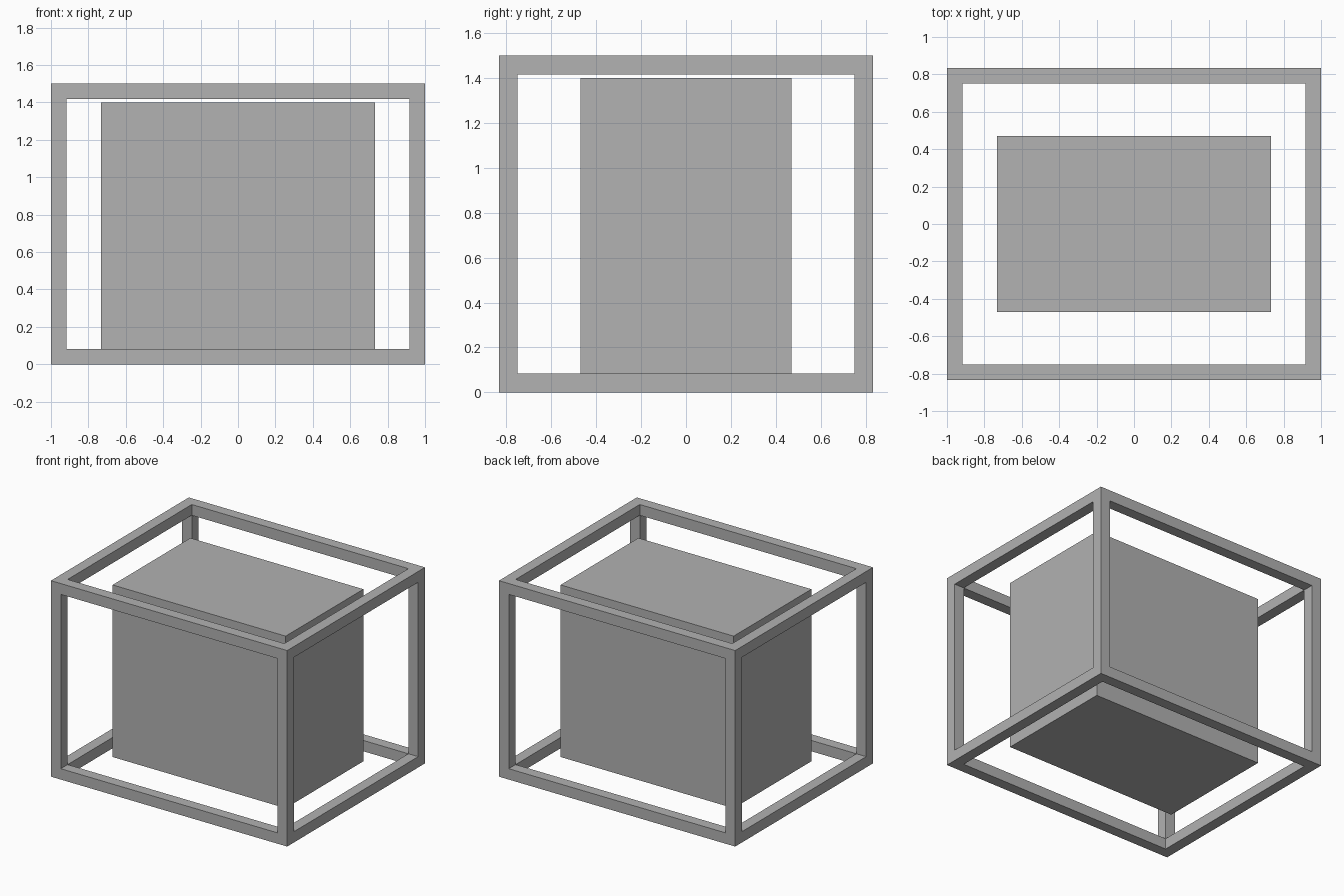
import bpy
import bmesh
from itertools import product
from mathutils import Vector

default_cube = bpy.data.objects.get("Cube")
if default_cube:
    bpy.data.objects.remove(default_cube)

WIDTH, DEPTH, HEIGHT, BAR = 2.0, 1.667, 1.5, 0.083

grey = bpy.data.materials.new("plain grey")
grey.use_nodes = True
colour = (0.445, 0.445, 0.445, 1)
grey.diffuse_color = colour
grey.node_tree.nodes["Principled BSDF"].inputs["Base Color"].default_value = colour


def add_object(name, bm):
    bmesh.ops.recalc_face_normals(bm, faces=bm.faces)
    mesh = bpy.data.meshes.new(name)
    bm.to_mesh(mesh)
    bm.free()
    mesh.materials.append(grey)
    obj = bpy.data.objects.new(name, mesh)
    bpy.context.collection.objects.link(obj)
    return obj


# Open frame: one seamless shell around the bar cells of a 3 x 3 x 3 lattice
def is_bar(cell):
    return all(0 <= c <= 2 for c in cell) and sum(c != 1 for c in cell) >= 2


def cuts(low, high):
    return low, low + BAR, high - BAR, high


lattice = (cuts(-WIDTH / 2, WIDTH / 2), cuts(-DEPTH / 2, DEPTH / 2), cuts(0, HEIGHT))
bm = bmesh.new()
for cell in filter(is_bar, product(range(3), repeat=3)):
    for axis, side in product(range(3), range(2)):
        neighbour = list(cell)
        neighbour[axis] += 2 * side - 1
        if is_bar(neighbour):
            continue
        u, v = (axis + 1) % 3, (axis + 2) % 3
        verts = []
        for du, dv in ((0, 0), (1, 0), (1, 1), (0, 1)):
            corner = Vector()
            corner[axis] = lattice[axis][cell[axis] + side]
            corner[u] = lattice[u][cell[u] + du]
            corner[v] = lattice[v][cell[v] + dv]
            verts.append(bm.verts.new(corner))
        bm.faces.new(verts)
bmesh.ops.remove_doubles(bm, verts=bm.verts, dist=0.001)
add_object("open_frame", bm)

# Solid block standing inside, level with the top of the lower bars
BLOCK_TOP = 1.4
bm = bmesh.new()
bmesh.ops.create_cube(bm, size=1)
bmesh.ops.scale(bm, vec=(1.465, 0.94, BLOCK_TOP - BAR), verts=bm.verts)
block = add_object("inner_block", bm)
block.location.z = (BLOCK_TOP + BAR) / 2
